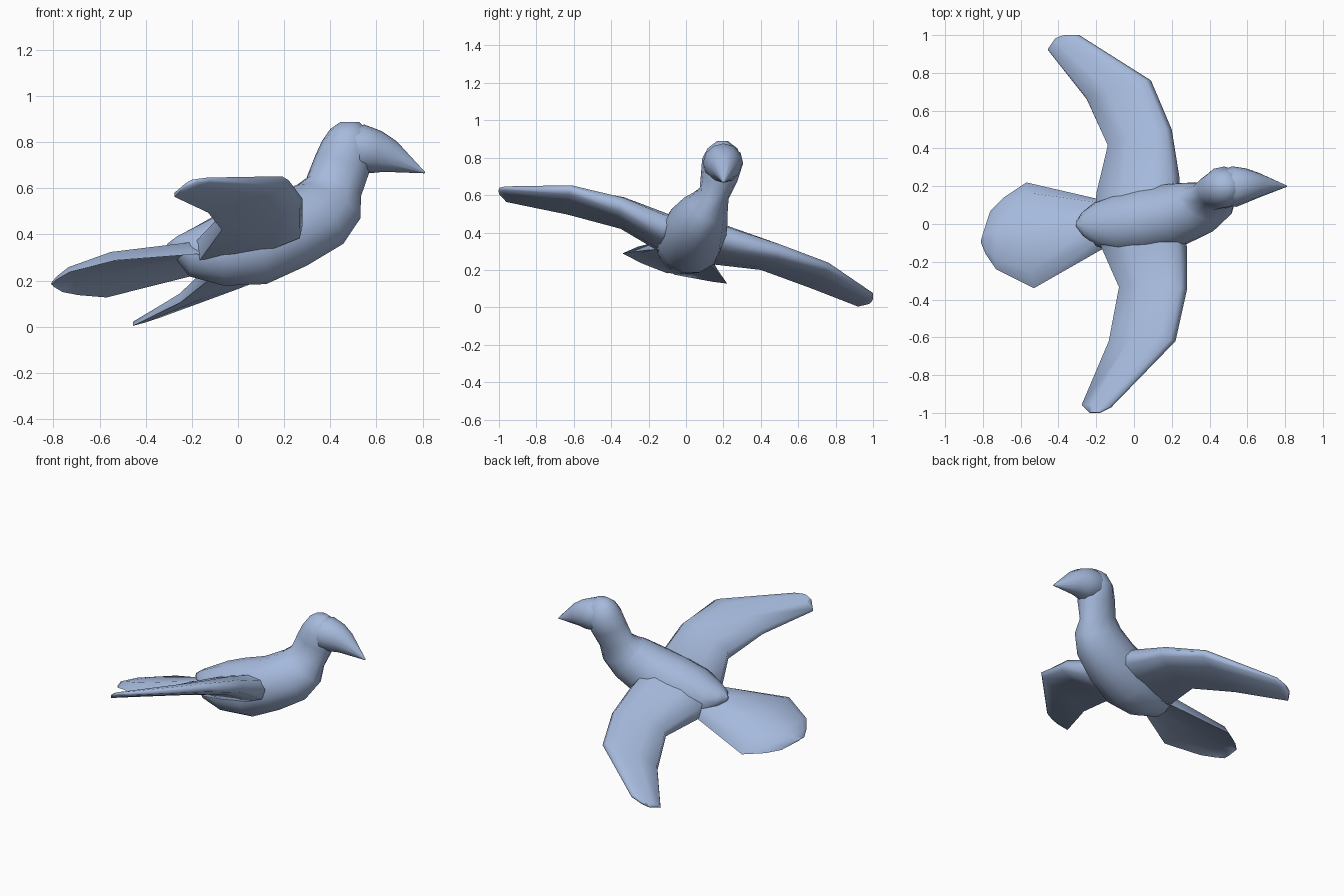
import bpy, bmesh, math
from mathutils import Vector

mat = bpy.data.materials.new("pale blue")
mat.diffuse_color = (0.38, 0.49, 0.72, 1)

UP = Vector((-0.30, 0.28, 1)).normalized()   # the bird is pitched and banked


def skin(name, rings, angle):
    """Bridge a list of equal-sized point rings into a closed smooth object."""
    bm = bmesh.new()
    vr = [[bm.verts.new(p) for p in r] for r in rings]
    n = len(vr[0])
    for a, b in zip(vr, vr[1:]):
        for i in range(n):
            j = (i + 1) % n
            bm.faces.new((a[i], a[j], b[j], b[i]))
    bm.faces.new(vr[0][::-1])
    bm.faces.new(vr[-1])
    bmesh.ops.remove_doubles(bm, verts=bm.verts, dist=0.0005)
    bmesh.ops.recalc_face_normals(bm, faces=bm.faces)
    me = bpy.data.meshes.new(name)
    bm.to_mesh(me)
    bm.free()
    me.materials.append(mat)
    ob = bpy.data.objects.new(name, me)
    bpy.context.collection.objects.link(ob)
    bpy.ops.object.select_all(action='DESELECT')
    ob.select_set(True)
    bpy.context.view_layer.objects.active = ob
    bpy.ops.object.shade_smooth_by_angle(angle=math.radians(angle))
    return ob


def tube(name, stations, side, sides=12, angle=60):
    """Elliptical loft; station = (centre, half width, half height)."""
    pts = [Vector(s[0]) for s in stations]
    rings = []
    for k, (c, w, h) in enumerate(stations):
        t = (pts[min(k + 1, len(pts) - 1)] - pts[max(k - 1, 0)]).normalized()
        s = Vector(side)
        s = (s - t * s.dot(t)).normalized()
        u = t.cross(s)
        rings.append([pts[k] + s * w * math.cos(a) + u * h * math.sin(a)
                      for a in (2 * math.pi * i / sides for i in range(sides))])
    return skin(name, rings, angle)


def blade(name, sections, profile, angle=75):
    """Loft across (leading point, trailing point, thickness) sections;
    profile = (fraction of chord, fraction of thickness) points."""
    rings = [[Vector(a).lerp(Vector(b), f) + UP * th * h for f, h in profile]
             for a, b, th in sections]
    return skin(name, rings, angle)


# body, neck and head in one flowing loft
tube("body", [
    ((-0.305, 0.00, 0.345), 0.015, 0.015),
    ((-0.270, 0.00, 0.350), 0.065, 0.045),
    ((-0.200, 0.00, 0.325), 0.120, 0.110),
    ((-0.080, 0.00, 0.330), 0.160, 0.157),
    ((0.070, 0.02, 0.355), 0.178, 0.182),
    ((0.220, 0.05, 0.412), 0.172, 0.170),
    ((0.350, 0.09, 0.485), 0.140, 0.167),
    ((0.390, 0.12, 0.540), 0.112, 0.158),
    ((0.415, 0.15, 0.605), 0.082, 0.125),
    ((0.450, 0.178, 0.700), 0.100, 0.123),
    ((0.475, 0.195, 0.780), 0.110, 0.114),
    ((0.485, 0.195, 0.850), 0.080, 0.085),
    ((0.485, 0.195, 0.888), 0.030, 0.040)], (0, 0.97, -0.22))

# beak tapering out of the face
tube("beak", [
    ((0.45, 0.190, 0.785), 0.085, 0.085),
    ((0.53, 0.198, 0.773), 0.108, 0.105),
    ((0.60, 0.205, 0.757), 0.089, 0.094),
    ((0.66, 0.205, 0.738), 0.066, 0.072),
    ((0.81, 0.200, 0.668), 0.003, 0.003)], (-0.1, 1, 0), sides=12)

# thick rounded front edge, blunt rear edge
WING = [(0, 0), (0.06, 0.35), (0.25, 0.58), (0.65, 0.62), (0.98, 0.48),
        (1, 0), (0.7, -0.18), (0.3, -0.32), (0.06, -0.28)]

# raised wing on the near side
blade("raised_wing", [
    ((0.24, 0.02, 0.44), (-0.19, 0.00, 0.29), 0.20),
    ((0.28, -0.12, 0.44), (-0.165, -0.13, 0.29), 0.18),
    ((0.28, -0.35, 0.555), (-0.07, -0.35, 0.42), 0.125),
    ((0.22, -0.62, 0.635), (-0.13, -0.63, 0.495), 0.08),
    ((-0.12, -0.97, 0.64), (-0.275, -0.96, 0.563), 0.035),
    ((-0.18, -1.00, 0.635), (-0.235, -1.00, 0.605), 0.02)], WING)

# lowered wing on the far side
blade("lowered_wing", [
    ((0.24, 0.05, 0.43), (-0.19, 0.00, 0.27), 0.20),
    ((0.24, 0.25, 0.37), (-0.185, 0.14, 0.23), 0.17),
    ((0.20, 0.50, 0.305), (-0.13, 0.40, 0.20), 0.115),
    ((0.09, 0.76, 0.22), (-0.25, 0.66, 0.105), 0.08),
    ((-0.29, 1.00, 0.07), (-0.455, 0.92, 0.004), 0.035),
    ((-0.36, 1.00, 0.045), (-0.415, 0.98, 0.018), 0.02)], WING)

# fan tail, arched above and hollow below
blade("tail", [
    ((-0.08, 0.10, 0.25), (-0.08, -0.10, 0.30), 0.09),
    ((-0.18, 0.13, 0.225), (-0.18, -0.14, 0.315), 0.085),
    ((-0.57, 0.22, 0.127), (-0.53, -0.34, 0.288), 0.075),
    ((-0.69, 0.14, 0.137), (-0.73, -0.24, 0.237), 0.045),
    ((-0.76, 0.07, 0.150), (-0.785, -0.16, 0.205), 0.025),
    ((-0.80, -0.06, 0.174), (-0.81, -0.10, 0.182), 0.01)],
    [(0, 0), (0.12, 0.8), (0.5, 1.0), (0.88, 0.8), (1, 0),
     (0.86, 0.3), (0.5, 0.4), (0.14, 0.3)], angle=50)
